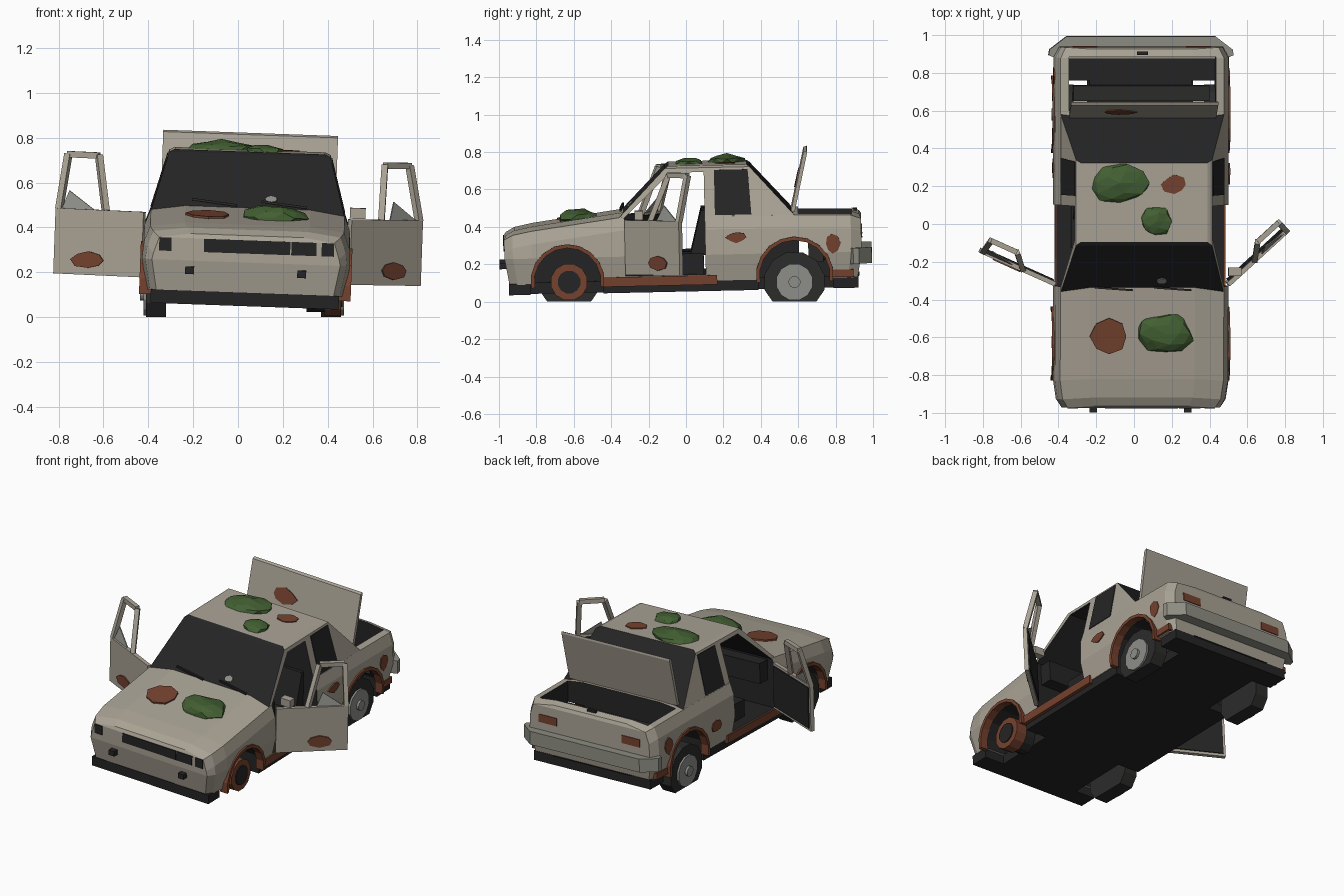
import bpy, bmesh, math, random
from mathutils import Matrix, Vector

random.seed(4)
if "Cube" in bpy.data.objects:
    bpy.data.objects.remove(bpy.data.objects["Cube"], do_unlink=True)


def material(name, r, g, b):
    m = bpy.data.materials.new(name)
    m.use_nodes = True
    m.diffuse_color = (r, g, b, 1)
    bsdf = next(n for n in m.node_tree.nodes if n.type == 'BSDF_PRINCIPLED')
    bsdf.inputs["Base Color"].default_value = (r, g, b, 1)
    bsdf.inputs["Roughness"].default_value = 0.8
    return m


PAINT = material("faded beige paint", 0.40, 0.365, 0.30)
BUMPER = material("bumper grey", 0.27, 0.27, 0.23)
DARK = material("dark interior", 0.018, 0.018, 0.019)
TYRE = material("tyre rubber", 0.025, 0.025, 0.024)
RUST = material("rust", 0.18, 0.055, 0.028)
MOSS = material("moss green", 0.055, 0.115, 0.032)
STEEL = material("hub steel", 0.27, 0.27, 0.25)

# The car leans to its left and sinks slightly at the front
LEAN = (Matrix.Translation((0.027, 0, 0)) @ Matrix.Rotation(0.036, 4, 'Y')
        @ Matrix.Rotation(0.022, 4, 'X'))
ID = Matrix.Identity(4)


def solid(name, verts, faces, mats, place=ID, lean=LEAN):
    """Closed mesh from points and faces."""
    bm = bmesh.new()
    vs = [bm.verts.new(lean @ place @ Vector(v)) for v in verts]
    for f in faces:
        bm.faces.new([vs[i] for i in f])
    bmesh.ops.recalc_face_normals(bm, faces=bm.faces)
    me = bpy.data.meshes.new(name)
    bm.to_mesh(me)
    bm.free()
    for m in mats if isinstance(mats, list) else [mats]:
        me.materials.append(m)
    ob = bpy.data.objects.new(name, me)
    bpy.context.scene.collection.objects.link(ob)
    return ob


def loft(name, rings, mats, place=ID, lean=LEAN):
    """Skin equal rings and cap the ends."""
    n = len(rings[0])
    faces = [[k * n + i, k * n + (i + 1) % n, (k + 1) * n + (i + 1) % n, (k + 1) * n + i]
             for k in range(len(rings) - 1) for i in range(n)]
    last = (len(rings) - 1) * n
    faces += [list(range(n)), list(range(last, last + n))]
    return solid(name, [p for r in rings for p in r], faces, mats, place, lean)


def prism(name, profile, x0, x1, mat, place=ID, lean=LEAN):
    """Extrude a (y, z) outline along x."""
    return loft(name, [[(x, y, z) for y, z in profile] for x in (x0, x1)], mat, place, lean)


def box(name, x, y, z, mat, place=ID):
    return prism(name, [(y[0], z[0]), (y[1], z[0]), (y[1], z[1]), (y[0], z[1])], x[0], x[1], mat, place)


def bar(name, p, q, r, mat, place=ID):
    p, q = Vector(p), Vector(q)
    rot = (q - p).to_track_quat('Z', 'Y')
    corners = [rot @ Vector((a * r, b * r, 0)) for a, b in ((1, 1), (-1, 1), (-1, -1), (1, -1))]
    return loft(name, [[e + c for c in corners] for e in (p, q)], mat, place)


def circle(cy, cz, r, n=12):
    return [(cy + r * math.cos(math.tau * (i + .5) / n), cz + r * math.sin(math.tau * (i + .5) / n))
            for i in range(n)]


def patch(name, centre, a, b, mat=RUST, place=ID):
    """Thin ragged spot spanned by half axes a and b."""
    c, a, b = Vector(centre), Vector(a), Vector(b)
    up = a.cross(b).normalized() * 0.005
    rim = []
    for i in range(8):
        t, r = math.tau * i / 8, random.uniform(0.82, 1.08)
        rim.append(c + a * r * math.cos(t) + b * r * math.sin(t))
    return loft(name, [[p - up for p in rim], [p + up for p in rim]], mat, place)


def clump(name, x, y, z, rx, ry, rz):
    """Flattened, uneven moss mound."""
    ob = solid(name, [], [], MOSS)
    bm = bmesh.new()
    bmesh.ops.create_icosphere(bm, subdivisions=2, radius=1)
    for v in bm.verts:
        k = random.uniform(0.85, 1.1)
        v.co = LEAN @ Vector((x + v.co.x * rx * k, y + v.co.y * ry * k, z + v.co.z * rz * k))
    bm.to_mesh(ob.data)
    bm.free()


def cut(ob, cutters):
    for c in cutters:
        mod = ob.modifiers.new("cut", 'BOOLEAN')
        mod.object, mod.operation, mod.solver = c, 'DIFFERENCE', 'EXACT'
        mod.material_mode = 'TRANSFER'
    deps = bpy.context.evaluated_depsgraph_get()
    me = bpy.data.meshes.new_from_object(ob.evaluated_get(deps))
    ob.modifiers.clear()
    ob.data = me


# Lower body: stations of y, half width, top height
stations = [(-0.965, 0.42, 0.385), (-0.92, 0.45, 0.41), (-0.82, 0.465, 0.43), (-0.33, 0.465, 0.495),
            (0.57, 0.465, 0.487), (0.89, 0.465, 0.48), (0.945, 0.435, 0.46)]
verts, faces = [], []
for y, w, top in stations:
    half = [(w * 0.94, 0.125, y * 0.975), (w, 0.265, y), (w * 0.985, top - 0.09, y),
            (w * 0.93, top - 0.02, y), (w * 0.6, top, y * 0.99)]
    verts += [(x, yy, z) for x, z, yy in half] + [(-x, yy, z) for x, z, yy in reversed(half)]
for k in range(len(stations) - 1):
    for i in range(10):
        j = (i + 1) % 10
        faces.append([k * 10 + i, k * 10 + j, k * 10 + 10 + j, k * 10 + 10 + i])
for o in (0, 10 * (len(stations) - 1)):
    faces += [[o + i, o + i + 1, o + 8 - i, o + 9 - i] for i in range(4)]
body = solid("body_shell", verts, faces, [PAINT, DARK])

# Cabin top with dark front and rear glass
house = loft("cabin_top", [
    [(s * w, y, z) for s, y in ((-1, y0), (1, y0), (1, y1), (-1, y1))]
    for w, z, y0, y1 in ((0.437, 0.45, -0.37, 0.605), (0.36, 0.728, -0.098, 0.355), (0.335, 0.74, -0.08, 0.34))],
    [PAINT, DARK])
for f in house.data.polygons:
    if abs(f.normal.y) > 0.5:
        f.material_index = 1

# Openings for doors, boot and wheels
cabin = prism("cabin_cutter", [(-0.32, 0.16), (-0.32, 0.47), (-0.07, 0.705), (0.11, 0.705), (0.11, 0.16)],
              -0.7, 0.7, DARK)
boot = box("boot_cutter", (-0.39, 0.39), (0.61, 0.895), (0.22, 0.7), DARK)
arches = [(-0.63, 0.14, 0.19), (0.585, 0.145, 0.2)]
wells = [prism("well_cutter", circle(*a), s * 0.27, s * 0.7, DARK) for a in arches for s in (-1, 1)]
cut(body, [cabin, boot] + wells)
cut(house, [cabin])
for c in [cabin, boot] + wells:
    bpy.data.objects.remove(c, do_unlink=True)

# Underbody, sills and rusted arch lips
prism("underbody", [(-0.945, 0.13), (-0.89, 0.07), (0.86, 0.07), (0.93, 0.13)], -0.28, 0.28, DARK)
box("floor_pan", (-0.43, 0.43), (-0.44, 0.39), (0.07, 0.13), DARK)
for n, y in (("front", (-0.945, -0.83)), ("rear", (0.79, 0.925))):
    box(n + "_valance", (-0.42, 0.42), y, (0.07, 0.13), DARK)
for side, s in (("left", 1), ("right", -1)):
    box(side + "_sill", (s * 0.41, s * 0.452), (-0.435, 0.17), (0.105, 0.155), RUST)
    box(side + "_tail_rust", (s * 0.40, s * 0.452), (0.78, 0.9), (0.13, 0.17), RUST)
    for end, (cy, cz, r) in zip(("front", "rear"), arches):
        rings = []
        for i in range(11):
            t = math.radians(-10 + 20 * i)
            rings.append([(s * x, cy + q * math.cos(t), cz + q * math.sin(t))
                          for x, q in ((0.42, r - .012), (0.472, r - .012), (0.472, r + .008), (0.42, r + .008))])
        loft(side + "_" + end + "_arch_lip", rings, RUST)
    # Rear side window
    win = [(0.165, 0.475), (0.36, 0.475), (0.345, 0.715), (0.165, 0.715)]
    loft(side + "_quarter_window", [[(s * (0.437 - (z - 0.45) * 0.277 + d), y, z) for y, z in win]
                                    for d in (-0.004, 0.004)], DARK)

# Wheels stand level; flat tyres are squashed on the ground
SHIFT = Matrix.Translation((0.025, 0, 0))
for side, s in (("left", 1), ("right", -1)):
    for end, cy in (("front", -0.625), ("rear", 0.58)):
        name = side + "_" + end
        bare = name == "left_front"

        def disc(part, r, x0, x1, mat):
            outline = [(y, max(z, 0)) for y, z in circle(cy, 0.105, r)]
            prism(name + part, outline, s * x0, s * x1, mat, ID, SHIFT)
        if bare:
            disc("_rim", 0.1, 0.36, 0.435, RUST)
            disc("_rim_hole", 0.062, 0.43, 0.441, DARK)
            disc("_drum", 0.085, 0.28, 0.37, DARK)
        else:
            disc("_tyre", 0.165, 0.345, 0.435, TYRE)
            disc("_hub", 0.1, 0.42, 0.447, STEEL)
            disc("_hub_nut", 0.032, 0.44, 0.462, STEEL)

# Open doors in hinge space: x outward, y along the door
for side, s, swing in (("left", 1, 0.83), ("right", -1, 1.15)):
    c, k = math.cos(swing), math.sin(swing)
    hinge = Matrix(((s * c, s * k, 0, s * 0.465), (-k, c, 0, -0.32), (0, 0, 1, 0), (0, 0, 0, 1)))
    box(side + "_door_panel", (-0.025, 0), (0, 0.43), (0.168, 0.46), PAINT, hinge)
    box(side + "_door_lining", (-0.032, -0.024), (0.015, 0.415), (0.185, 0.445), DARK, hinge)
    pts = [(-0.013, 0.19, 0.455), (-0.085, 0.265, 0.70), (-0.085, 0.415, 0.70), (-0.013, 0.418, 0.455)]
    for i in range(3):
        bar(side + "_door_frame", pts[i], pts[i + 1], 0.014, PAINT, hinge)
    loft(side + "_glass_shard", [[(d - .013, 0.24, 0.455), (d - .013, 0.405, 0.455), (d - .035, 0.38 - .1 * (s > 0), 0.54)]
                                 for d in (-0.003, 0.003)], STEEL, hinge)
    patch(side + "_door_rust", (0.002, 0.26, 0.235), (0, 0.085, 0), (0, 0, 0.04), RUST, hinge)
box("left_mirror", (0.455, 0.525), (-0.265, -0.22), (0.462, 0.51), PAINT)

# Nose: grille, lamp sockets, fog lamps, wipers
for name, x0, x1 in (("grille", -0.19, 0.195), ("left_lamp_socket", 0.2, 0.312),
                     ("left_indicator", 0.335, 0.39), ("right_indicator", -0.39, -0.335)):
    box(name, (x0, x1), (-0.97, -0.961), (0.305, 0.364), DARK)
for x in (-0.25, 0.25):
    box("fog_lamp", (x - 0.02, x + 0.02), (-0.992, -0.95), (0.205, 0.238), DARK)
for x in (-0.25, 0.06):
    bar("wiper", (x, -0.325, 0.525), (x + 0.2, -0.34, 0.505), 0.005, TYRE)
patch("glass_hole", (0.1, -0.29, 0.535), (0.028, 0, 0), (0, 0.014, 0.014), STEEL)

# Tail: wrapped bumper, lamps, lid catch, raised lid
outer = [(-0.49, 0.9), (-0.485, 0.93), (-0.395, 0.999), (0.395, 0.999), (0.485, 0.93), (0.49, 0.9), (0.44, 0.88), (-0.44, 0.88)]
loft("rear_bumper", [[(x, y, z) for x, y in outer] for z in (0.2, 0.285)], BUMPER)
for x in (-0.3, 0.3):
    box("tail_lamp", (x - 0.065, x + 0.065), (0.94, 0.95), (0.335, 0.385), RUST)
box("lid_catch", (-0.03, 0.03), (0.905, 0.925), (0.47, 0.482), DARK)
prism("boot_lid", [(0.572, 0.487), (0.592, 0.482), (0.665, 0.795), (0.663, 0.808), (0.645, 0.80)], -0.39, 0.39, PAINT)

# Cabin and boot fittings
box("dashboard", (-0.4, 0.4), (-0.33, -0.24), (0.33, 0.46), DARK)
for x in (-0.21, 0.21):
    box("seat_cushion", (x - 0.16, x + 0.16), (-0.12, 0.1), (0.16, 0.27), DARK)
    prism("seat_back", [(0.03, 0.26), (0.13, 0.26), (0.14, 0.5), (0.09, 0.5)], x - 0.15, x + 0.15, DARK)
box("boot_shelf", (-0.36, 0.36), (0.66, 0.74), (0.21, 0.36), TYRE)

# Moss and rust spots
clump("bonnet_moss", 0.118, -0.57, 0.462, 0.155, 0.112, 0.055)
clump("roof_moss_large", -0.13, 0.235, 0.737, 0.165, 0.112, 0.045)
clump("roof_moss_small", 0.065, 0.03, 0.737, 0.085, 0.08, 0.035)
patch("bonnet_rust", (-0.175, -0.585, 0.465), (0.1, 0, 0), (0, 0.095, 0.0125))
patch("roof_rust", (0.16, 0.225, 0.741), (0.068, 0, 0), (0, 0.05, 0))
patch("lid_rust", (-0.13, 0.608, 0.645), (0.09, 0, 0), (0, 0.012, 0.05))
patch("left_quarter_rust", (0.464, 0.275, 0.355), (0, 0.055, 0), (0, 0, 0.03))
for s in (-1, 1):
    patch("rear_wing_rust", (s * 0.462, 0.79, 0.31), (0, 0.042, 0), (0, 0, 0.055))
patch("right_quarter_rust", (-0.464, 0.3, 0.27), (0, 0.05, 0), (0, 0, 0.04))
